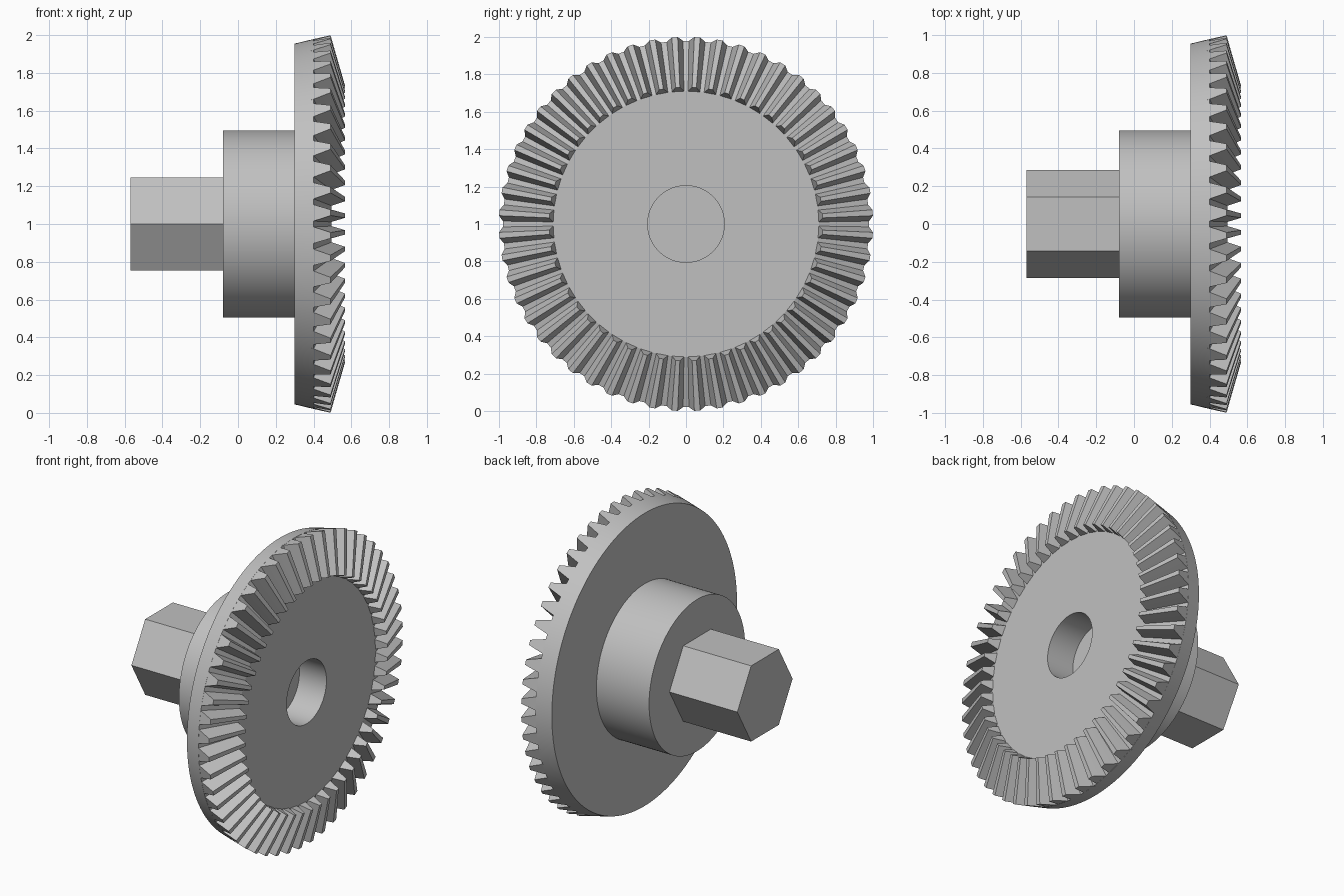
import bpy, bmesh, math
from mathutils import Matrix, Vector

if "Cube" in bpy.data.objects:
    bpy.data.objects.remove(bpy.data.objects["Cube"], do_unlink=True)

TEETH = 52
PITCH = math.tau / TEETH
AXIS_HEIGHT = 1.0

steel = bpy.data.materials.new("plain grey")
steel.use_nodes = True
GREY = (0.53, 0.53, 0.53, 1)
steel.diffuse_color = GREY
steel.node_tree.nodes["Principled BSDF"].inputs["Base Color"].default_value = GREY


def polar(x, r, angle):
    """Point at distance r from the gear axis, which runs along x."""
    return Vector((x, r * math.cos(angle), r * math.sin(angle)))


def make_object(name, bm, smooth=False):
    bmesh.ops.recalc_face_normals(bm, faces=bm.faces)
    mesh = bpy.data.meshes.new(name)
    bm.to_mesh(mesh)
    bm.free()
    mesh.materials.append(steel)
    obj = bpy.data.objects.new(name, mesh)
    obj.location.z = AXIS_HEIGHT
    bpy.context.collection.objects.link(obj)
    if smooth:
        bpy.ops.object.select_all(action='DESELECT')
        obj.select_set(True)
        bpy.context.view_layer.objects.active = obj
        bpy.ops.object.shade_smooth_by_angle(angle=math.radians(12))
    return obj


def lathe(name, profile, steps, smooth):
    """Spin an (x, radius) profile about the x axis."""
    bm = bmesh.new()
    verts = [bm.verts.new((x, r, 0)) for x, r in profile]
    edges = [bm.edges.new(pair) for pair in zip(verts, verts[1:])]
    bmesh.ops.spin(bm, geom=verts + edges, cent=(0, 0, 0), axis=(1, 0, 0),
                   angle=math.tau, steps=steps, use_duplicate=False)
    bmesh.ops.remove_doubles(bm, verts=bm.verts, dist=0.0001)
    bmesh.ops.dissolve_degenerate(bm, edges=bm.edges, dist=0.0001)
    return make_object(name, bm, smooth)


# Gear blank with hub, root cone and blind bore
lathe("gear_blank",
      [(-0.08, 0), (-0.08, 0.495), (0.30, 0.495), (0.30, 0.955),
       (0.40, 0.979), (0.495, 0.71), (0.495, 0.205), (0.30, 0.205), (0.30, 0)],
      TEETH * 4, True)

# Hexagonal drive shaft, flats at top and bottom
lathe("hex_shaft", [(-0.57, 0), (-0.57, 0.285), (-0.07, 0.285), (-0.07, 0)], 6, False)

# Tapered teeth: root and tip as (x, radius) at the outer and inner ends
ENDS = [((0.40, 0.979), (0.49, 1.0)), ((0.495, 0.71), (0.567, 0.732))]
# Height up the tooth and half width in pitches; the first level sits in the blank
LEVELS = [(-0.15, 0.39), (0.0, 0.37), (0.5, 0.25), (1.0, 0.13)]


def tooth_section(bm, root, tip, centre):
    left, right = [], []
    for height, width in LEVELS:
        x, r = Vector(root).lerp(Vector(tip), height)
        left.append(bm.verts.new(polar(x, r, centre - width * PITCH)))
        right.append(bm.verts.new(polar(x, r, centre + width * PITCH)))
    return left + right[::-1]


bm = bmesh.new()
for i in range(TEETH):
    centre = (i + 0.5) * PITCH
    outer, inner = [tooth_section(bm, root, tip, centre) for root, tip in ENDS]
    bm.faces.new(outer)
    bm.faces.new(inner[::-1])
    for k in range(len(outer)):
        n = (k + 1) % len(outer)
        bm.faces.new((outer[k], inner[k], inner[n], outer[n]))
make_object("gear_teeth", bm)
